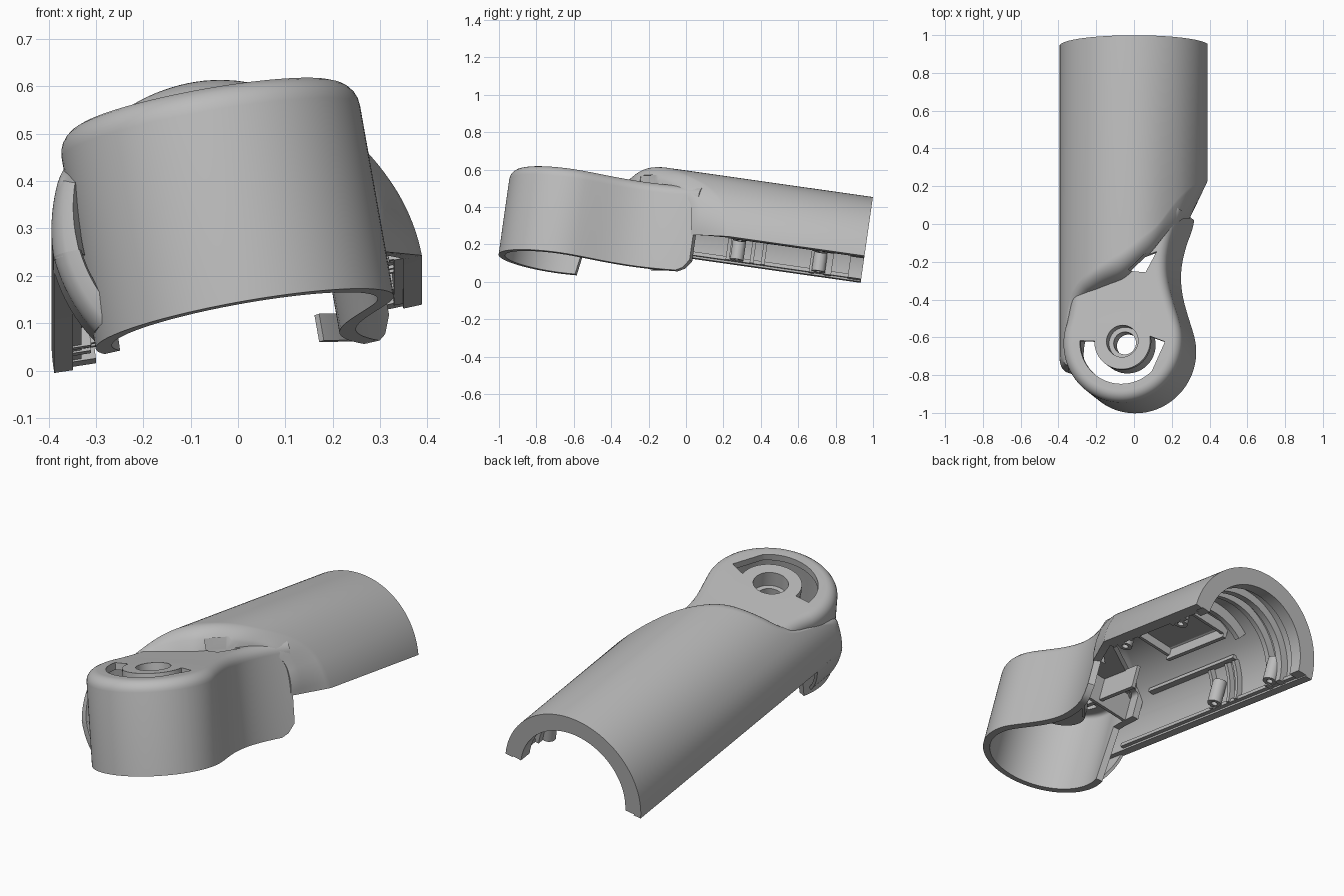
import bpy, bmesh
from math import sin, cos, radians, pi, sqrt
from mathutils import Matrix, Vector
from mathutils.geometry import interpolate_bezier

if "Cube" in bpy.data.objects:
    bpy.data.objects.remove(bpy.data.objects["Cube"])

R, BACK = 0.395, 0.953          # barrel radius and rear end
HX, HY, HR = -0.02, -0.665, 0.32  # head circle
BX = HX + 0.005                 # screw boss centre
TOP, BOTTOM, FILLET = 0.278, -0.19, 0.055
# the housing is pitched and rolled as one body
TILT = (Matrix.Translation((0.001, 0, 0.197)) @ Matrix.Rotation(radians(-8.1), 4, 'X')
        @ Matrix.Rotation(radians(-10), 4, 'Y'))

grey = bpy.data.materials.new("light_grey_plastic")
grey.use_nodes = True
grey.diffuse_color = (0.5, 0.5, 0.5, 1)
grey.node_tree.nodes["Principled BSDF"].inputs["Base Color"].default_value = (0.5, 0.5, 0.5, 1)


def add(name, bm, thickness=0, cutters=()):
    """Turn a bmesh into a finished, tilted part."""
    me = bpy.data.meshes.new(name)
    bm.to_mesh(me)
    bm.free()
    me.materials.append(grey)
    ob = bpy.data.objects.new(name, me)
    bpy.context.collection.objects.link(ob)
    ob.matrix_world = TILT
    if thickness:
        m = ob.modifiers.new("wall", 'SOLIDIFY')
        m.thickness, m.offset = thickness, -1
    for c in cutters:
        m = ob.modifiers.new("cut", 'BOOLEAN')
        m.operation, m.solver, m.object = 'DIFFERENCE', 'EXACT', c
    bpy.context.view_layer.update()
    bpy.ops.object.select_all(action='DESELECT')
    ob.select_set(True)
    bpy.context.view_layer.objects.active = ob
    bpy.ops.object.convert(target='MESH')
    bpy.ops.object.shade_smooth_by_angle(angle=radians(35))
    return ob


def prism(points, a, b, axis='Z'):
    """Extrude a 2D outline along Z or Y."""
    bm = bmesh.new()
    place = (lambda p, h: (p[0], p[1], h)) if axis == 'Z' else (lambda p, h: (p[0], h, p[1]))
    lo = [bm.verts.new(place(p, a)) for p in points]
    hi = [bm.verts.new(place(p, b)) for p in points]
    bm.faces.new(lo)
    bm.faces.new(hi[::-1])
    n = len(points)
    for i in range(n):
        j = (i + 1) % n
        bm.faces.new((lo[j], lo[i], hi[i], hi[j]))
    bmesh.ops.recalc_face_normals(bm, faces=bm.faces)
    return bm


def arc(r, a, b, n=40, cx=0, cy=0):
    return [(cx + r * cos(radians(a + (b - a) * i / n)),
             cy + r * sin(radians(a + (b - a) * i / n))) for i in range(n + 1)]


def band(r0, r1, a, b, cx=0, cy=0):
    return arc(r1, a, b, 40, cx, cy) + arc(r0, b, a, 40, cx, cy)


def box(x0, x1, y0, y1, z0, z1):
    return prism([(x0, y0), (x1, y0), (x1, y1), (x0, y1)], z0, z1)


def grid(point, rows, cols):
    """Open surface from point(i, j)."""
    bm = bmesh.new()
    v = [[bm.verts.new(point(i, j)) for j in range(cols + 1)] for i in range(rows + 1)]
    for i in range(rows):
        for j in range(cols):
            bm.faces.new((v[i][j], v[i][j + 1], v[i + 1][j + 1], v[i + 1][j]))
    return bm


# cutters; the slot has one straight flank
slot_outline = (arc(0.228, 178, 314, 40, BX, HY) + arc(0.228, 357, 358, 1, BX, HY)
                + arc(0.15, 369, 178, 40, BX, HY))
slot = add("slot_cutter", prism(slot_outline, 0.1, 0.5))
hole = add("screw_hole_cutter", prism(arc(0.085, 0, 350, 35, BX, HY), 0.1, 0.5))
notch = add("notch_cutter", prism([(0.02, -0.29), (0.11, -0.3), (0.17, -0.19), (0.1, -0.215)], 0.18, 0.335))
for c in (slot, hole, notch):
    c.hide_render = True

# barrel: angle, start of full radius, front edge, radius at front edge
KEYS = [(0, 0.22, 0.02, 0.295), (30, 0.17, 0.0, 0.335), (45, 0.09, -0.06, 0.35),
        (63, -0.07, -0.2, 0.3), (90, -0.21, -0.33, 0.27), (110, -0.28, -0.365, 0.285),
        (130, -0.35, -0.41, 0.34), (143, -0.44, -0.49, 0.37), (151, -0.7, -0.77, 0.36),
        (180, -0.73, -0.79, 0.34)]


def key(angle):
    angle = min(max(angle, 0), 180)
    for p, q in zip(KEYS, KEYS[1:]):
        if angle <= q[0]:
            t = (angle - p[0]) / (q[0] - p[0])
            return Vector([p[k] + (q[k] - p[k]) * t for k in (1, 2, 3)])


def barrel_point(i, j):
    angle = 1.3 + 178.7 * i / 72
    full, front, rf = sum((key(angle + d) for d in (-4, 0, 4)), Vector((0, 0, 0))) / 3
    t = min(j / 8, 1)
    round_off = min(angle / 80, 1)      # straight flare on one side, rounded elsewhere
    r = rf + (R - rf) * (t + (sqrt(1 - (1 - t) ** 2) - t) * round_off)
    y = front + (full - front) * t if j < 9 else BACK
    return (r * cos(radians(angle)), y, r * sin(radians(angle)))


add("barrel_shell", grid(barrel_point, 72, 9), 0.04, [notch])


# lower skirt continuing the nose of the barrel below the rail
def skirt_point(i, j):
    a, t = radians(179 + 27 * i / 8), min(j / 8, 1)
    r = 0.34 + (R - 0.34) * sqrt(1 - (1 - t) ** 2) - 0.0025 * i
    y = -0.79 + 0.06 * t if j < 9 else -0.54 - 0.006 * i
    return (r * cos(a), y, r * sin(a))


add("nose_skirt", grid(skirt_point, 8, 9), 0.015)

# head: swept side wall rolling over into a top plate, open below
circle = arc(HR, 15, -200, 56, HX, HY)
side = interpolate_bezier((0.3, 0.03, 0), (0.25, -0.07, 0), (0.215, -0.18, 0), (0.218, -0.28, 0), 10)[:-1]
side += interpolate_bezier((0.218, -0.28, 0), (0.221, -0.39, 0), (0.263, -0.485, 0), (*circle[0], 0), 10)[:-1]
tail = [(-0.31, -0.51), (-0.302, -0.46), (-0.297, -0.4), (-0.292, -0.34)]
wall = [Vector(p[:2]) for p in list(side) + circle + tail]
last = len(wall) - 1


def head_ring(i):
    """Vertical section of the wall at outline point i."""
    d = (wall[min(i + 1, last)] - wall[max(i - 1, 0)]).normalized()
    inward = Vector((d.y, -d.x))
    x, y = wall[i]
    low = BOTTOM + 0.06 * max(0, (y + 0.04) / 0.07) ** 2   # rounded lower corner
    if i > last - len(tail):
        low = 0.1
    pts = [(x, y, low)]
    for k in range(7):
        a = radians(15 * k)
        p = wall[i] + inward * FILLET * (1 - cos(a))
        pts.append((p.x, p.y, TOP - FILLET * (1 - sin(a))))
    return pts


rings = [head_ring(i) for i in range(last + 1)]
bm = grid(lambda i, j: rings[i][j], last, 7)
bm.verts.ensure_lookup_table()
top = [bm.verts[i * 8 + 7] for i in range(last + 1)] + [bm.verts.new((0.1, -0.13, TOP))]
bm.faces.new(top)
bmesh.ops.recalc_face_normals(bm, faces=bm.faces)
bm.normal_update()
bm.faces.ensure_lookup_table()
if bm.faces[-1].normal.z < 0:
    bmesh.ops.reverse_faces(bm, faces=bm.faces)
add("head_shell", bm, 0.035, [slot, hole, notch])

# screw boss with a counterbore
bm = bmesh.new()
profile = [(0.085, TOP - 0.002), (0.148, TOP - 0.002), (0.148, 0.1), (0.06, 0.1), (0.06, 0.2), (0.085, 0.2)]
ring = [bm.verts.new((BX + r, HY, z)) for r, z in profile]
edges = [bm.edges.new((ring[i], ring[(i + 1) % 6])) for i in range(6)]
bmesh.ops.spin(bm, geom=ring + edges, cent=(BX, HY, 0), axis=(0, 0, 1), angle=2 * pi, steps=48)
bmesh.ops.remove_doubles(bm, verts=bm.verts, dist=0.0005)
bmesh.ops.recalc_face_normals(bm, faces=bm.faces)
add("screw_boss", bm)

# rings inside the rear of the barrel
for name, r0, y0, y1 in (("end_ring", 0.305, 0.88, BACK), ("seat_ring", 0.315, 0.75, 0.79),
                         ("inner_ring", 0.315, 0.67, 0.7)):
    add(name, prism(band(r0, R - 0.004, 2, 179), y0, y1, 'Y'))
add("front_ring", prism(band(0.3, 0.37, 55, 125), 0.52, 0.55, 'Y'))

# mating rails, curved ribs and screw posts along both edges
for s, word, start in ((1, "left", 0.22), (-1, "right", -0.5)):
    x0, x1 = sorted((s * 0.335, s * 0.38))
    add(word + "_rail", box(x0, x1, start, 0.9, 0.01, 0.03))
    a0, a1 = (2, 30) if s > 0 else (142, 178)
    for y in (0.22, 0.35, 0.41):
        add(word + "_rib", prism(band(0.325, 0.37, a0, a1), y, y + 0.02, 'Y'))
    for y in (0.28, 0.72):
        add(word + "_screw_post", prism(band(0.016, 0.036, 0, 359.9, s * 0.305, y), 0.012, 0.14))
add("right_long_rib", box(-0.3, -0.25, -0.25, 0.42, 0.215, 0.235))

# frame and cross ribs under the crown
for x in (-0.16, 0.14):
    add("crown_rib", box(x, x + 0.02, 0.0, 0.45, 0.27, 0.34))
for y in (0.0, 0.43):
    add("crown_cross_rib", box(-0.16, 0.16, y, y + 0.02, 0.29, 0.34))
add("crown_plate", box(-0.14, 0.14, 0.02, 0.43, 0.33, 0.345))
add("head_cross_rib", box(-0.27, 0.2, -0.43, -0.41, 0.1, 0.25))
add("head_long_rib", box(-0.1, -0.08, -0.52, -0.15, 0.12, 0.25))
# inward fin along the lower edge of the neck
add("neck_fin", prism([(0.255, -0.03), (0.14, -0.16), (0.15, -0.17), (0.25, -0.06)], -0.188, -0.13))

for c in (slot, hole, notch):
    bpy.data.objects.remove(c)
